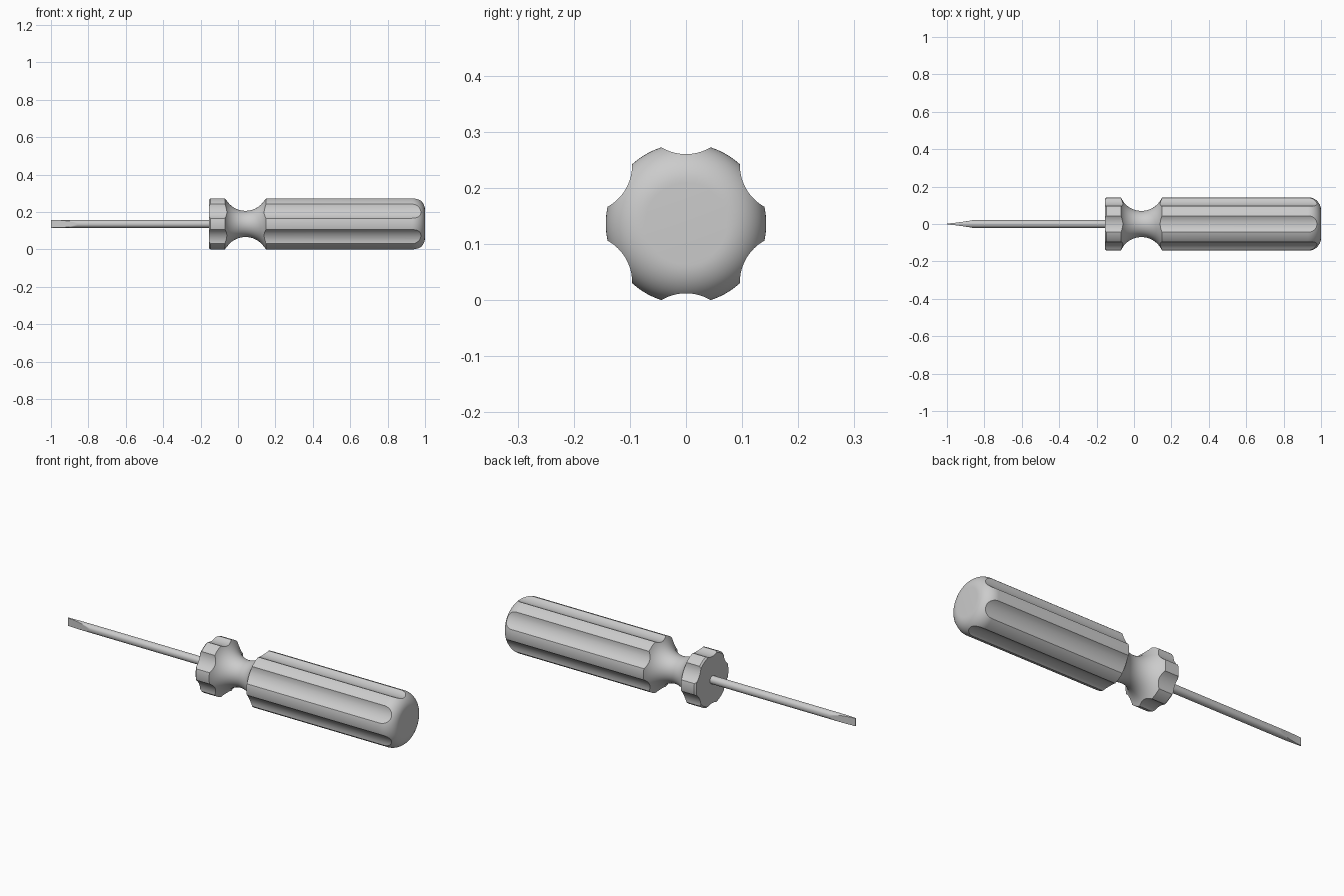
import bpy, bmesh, math
from mathutils import Matrix, Vector

if "Cube" in bpy.data.objects:
    bpy.data.objects.remove(bpy.data.objects["Cube"], do_unlink=True)

AXIS_Z = 0.136          # height of the tool's long axis
R = 0.143               # handle radius

grey = bpy.data.materials.new("plain grey")
grey.use_nodes = True
grey.diffuse_color = (0.6, 0.6, 0.6, 1)
grey.node_tree.nodes["Principled BSDF"].inputs["Base Color"].default_value = (0.6, 0.6, 0.6, 1)


def make_object(name, bm):
    bmesh.ops.recalc_face_normals(bm, faces=bm.faces)
    mesh = bpy.data.meshes.new(name)
    bm.to_mesh(mesh)
    bm.free()
    mesh.materials.append(grey)
    obj = bpy.data.objects.new(name, mesh)
    obj.location.z = AXIS_Z
    bpy.context.collection.objects.link(obj)
    return obj


def lathe(name, profile, segments, shape=lambda v: v):
    """Turn (x, radius) points around the x axis and cap both ends."""
    bm = bmesh.new()
    rings = []
    for x, r in profile:
        ring = []
        for i in range(segments):
            a = math.tau * (i + 0.5) / segments
            ring.append(bm.verts.new(shape(Vector((x, r * math.cos(a), r * math.sin(a))))))
        rings.append(ring)
    for a, b in zip(rings, rings[1:]):
        for i in range(segments):
            j = (i + 1) % segments
            bm.faces.new((a[i], a[j], b[j], b[i]))
    bm.faces.new(rings[0])
    bm.faces.new(rings[-1])
    return make_object(name, bm)


def smooth(obj, angle):
    bpy.ops.object.select_all(action='DESELECT')
    obj.select_set(True)
    bpy.context.view_layer.objects.active = obj
    bpy.ops.object.shade_smooth_by_angle(angle=math.radians(angle))


# Handle profile: collar, scooped neck, grip, rounded butt
neck_x, neck_half, neck_r = 0.04, 0.11, 0.07
depth = R - neck_r
scoop = (neck_half ** 2 + depth ** 2) / (2 * depth)
sweep = math.asin(neck_half / scoop)
profile = [(-0.155, R - 0.008), (-0.147, R)]
for i in range(25):
    a = sweep * (i / 12 - 1)
    profile.append((neck_x + scoop * math.sin(a), neck_r + scoop * (1 - math.cos(a))))
fillet = 0.07
for i in range(15):
    a = math.pi / 2 * i / 14
    profile.append((1 - fillet + fillet * math.sin(a), R - fillet + fillet * math.cos(a)))
handle = lathe("handle", profile, 120)

# Six long flutes cut through collar and grip
flute_floor, flute_r = 0.124, 0.085
bm = bmesh.new()
for k in range(6):
    a = math.radians(30 + 60 * k)
    d = flute_floor + flute_r
    place = Matrix.Translation((0.4, d * math.cos(a), d * math.sin(a)))
    bmesh.ops.create_cone(bm, cap_ends=True, segments=96, radius1=flute_r, radius2=flute_r,
                          depth=1.6, matrix=place @ Matrix.Rotation(math.pi / 2, 4, 'Y'))
cutter = make_object("flute_cutter", bm)
cutter.hide_render = True
cut = handle.modifiers.new("flutes", 'BOOLEAN')
cut.operation = 'DIFFERENCE'
cut.solver = 'EXACT'
cut.use_self = True
cut.object = cutter
bpy.context.view_layer.objects.active = handle
bpy.ops.object.modifier_apply(modifier=cut.name)
bpy.data.objects.remove(cutter, do_unlink=True)
smooth(handle, 25)

# Shaft, ground to a flat blade at the tip
SHAFT_R, GRIND_X = 0.021, -0.86


def grind(v):
    t = min(max((v.x + 1) / (GRIND_X + 1), 0), 1)
    half = 0.003 + (SHAFT_R - 0.003) * t ** 1.4
    v.y = min(max(v.y, -half), half)
    return v


steps = 16
tip = [(-1 + (GRIND_X + 1) * i / steps, SHAFT_R) for i in range(steps + 1)]
shaft = lathe("shaft", tip + [(-0.14, SHAFT_R)], 64, grind)
smooth(shaft, 25)
